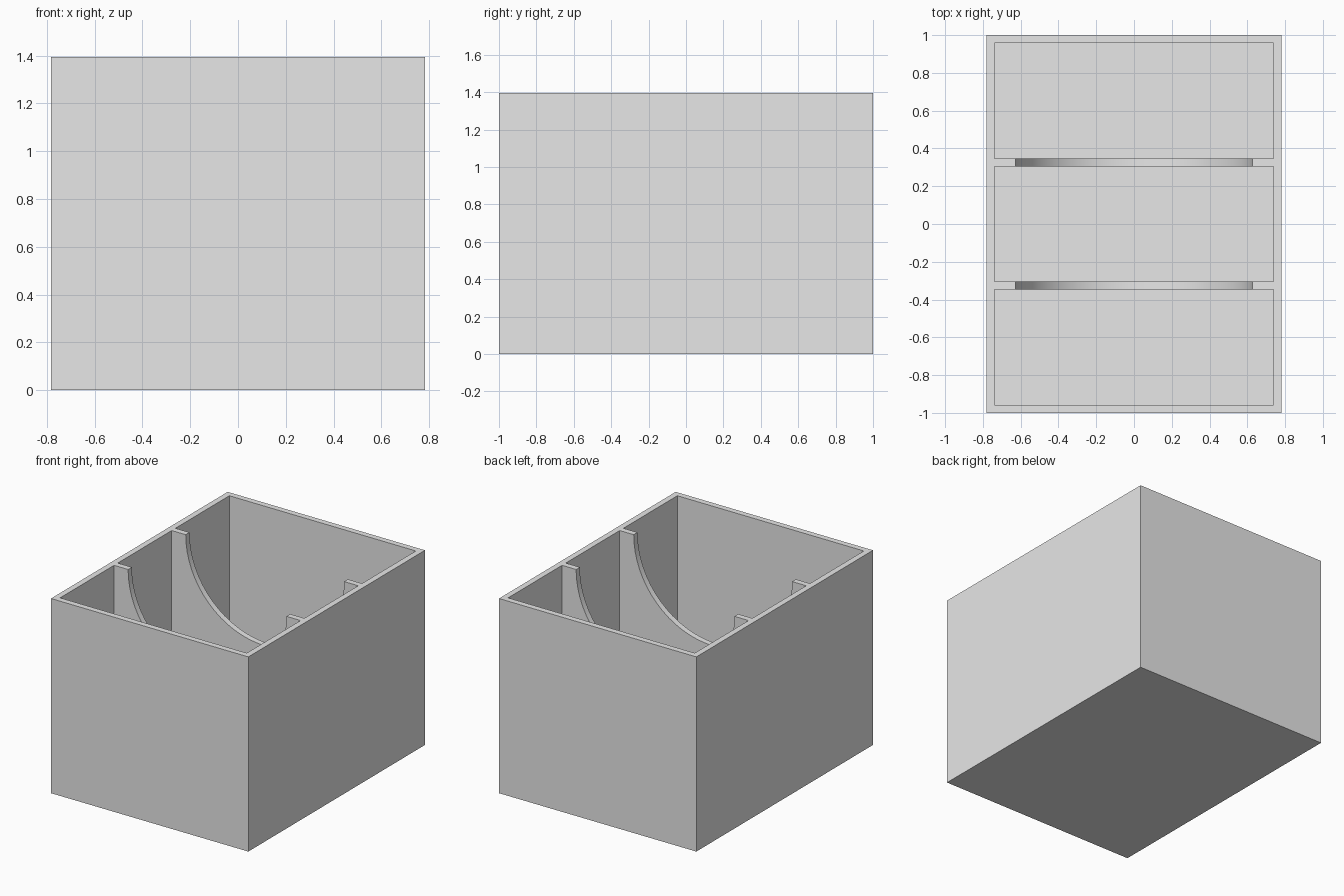
import bpy
import math

cube = bpy.data.objects.get("Cube")
if cube:
    bpy.data.objects.remove(cube, do_unlink=True)

WIDTH, DEPTH, HEIGHT = 1.564, 2.0, 1.395
WALL = 0.0425
BAY = (DEPTH - 4 * WALL) / 3
NOTCH_RADIUS = 0.628
NOTCH_STEPS = 32

grey = bpy.data.materials.new("plain_grey")
grey.use_nodes = True
colour = (0.8, 0.8, 0.8, 1)
grey.diffuse_color = colour
grey.node_tree.nodes["Principled BSDF"].inputs["Base Color"].default_value = colour


def prism(name, profile, near, far):
    """Extrude an (x, z) outline along y into a closed solid."""
    n = len(profile)
    verts = [(x, y, z) for y in (near, far) for x, z in profile]
    faces = [list(range(n)), list(range(2 * n - 1, n - 1, -1))]
    faces += [(i, i + n, (i + 1) % n + n, (i + 1) % n) for i in range(n)]
    mesh = bpy.data.meshes.new(name)
    mesh.from_pydata(verts, [], faces)
    mesh.materials.append(grey)
    obj = bpy.data.objects.new(name, mesh)
    bpy.context.collection.objects.link(obj)
    return obj


def rectangle(half, bottom, top):
    return [(-half, bottom), (half, bottom), (half, top), (-half, top)]


def cut(target, cutter):
    cutter.hide_render = True
    cutter.hide_set(True)
    mod = target.modifiers.new(cutter.name, "BOOLEAN")
    mod.operation = "DIFFERENCE"
    mod.solver = "EXACT"
    mod.object = cutter


# Solid block that becomes the open box
box = prism("divided_box", rectangle(WIDTH / 2, 0, HEIGHT), -DEPTH / 2, DEPTH / 2)

# Three equal compartments, leaving the walls, floor and two dividers
cutters = []
for i, label in enumerate(("front", "middle", "back")):
    start = -DEPTH / 2 + WALL + i * (BAY + WALL)
    outline = rectangle(WIDTH / 2 - WALL, WALL, HEIGHT + 0.2)
    cutters.append(prism(label + "_bay_cutter", outline, start, start + BAY))

# Half-round notch through both dividers, ending inside the outer bays
arc = [(NOTCH_RADIUS * math.cos(a), HEIGHT + NOTCH_RADIUS * math.sin(a))
       for a in (math.pi * (1 + k / NOTCH_STEPS) for k in range(NOTCH_STEPS + 1))]
arc += [(NOTCH_RADIUS, HEIGHT + 0.1), (-NOTCH_RADIUS, HEIGHT + 0.1)]
cutters.append(prism("notch_cutter", arc, -BAY, BAY))

for cutter in cutters:
    cut(box, cutter)

# Apply the cuts and remove the helpers
bpy.context.view_layer.update()
result = bpy.data.meshes.new_from_object(
    box.evaluated_get(bpy.context.evaluated_depsgraph_get()))
box.modifiers.clear()
box.data = result
for cutter in cutters:
    bpy.data.objects.remove(cutter, do_unlink=True)

# Smooth the notch while keeping the box edges sharp
bpy.ops.object.select_all(action="DESELECT")
bpy.context.view_layer.objects.active = box
box.select_set(True)
bpy.ops.object.shade_smooth_by_angle(angle=math.radians(30))
